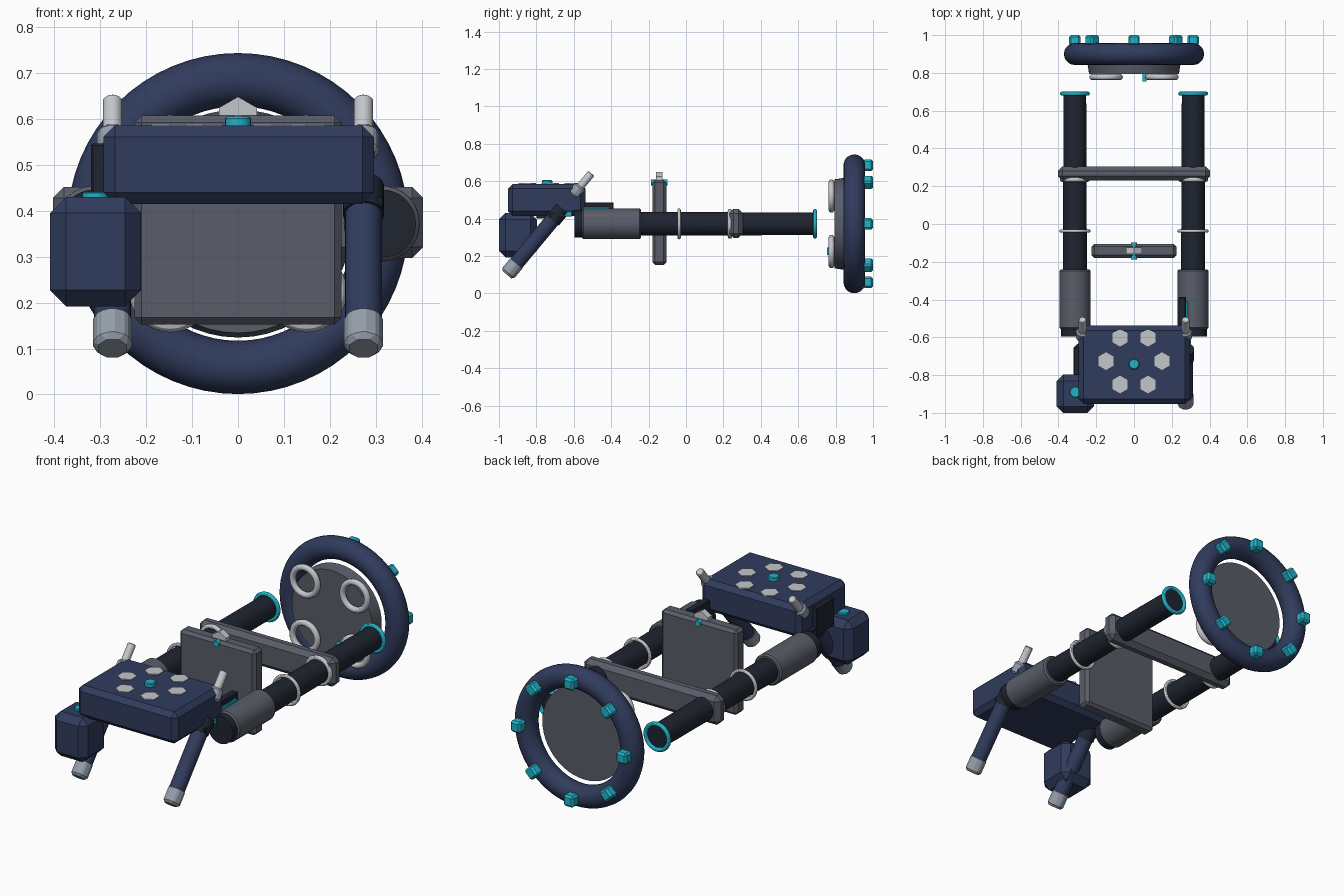
import bpy, math
from mathutils import Vector

if "Cube" in bpy.data.objects:
    bpy.data.objects.remove(bpy.data.objects["Cube"])

def mat(name, c):
    m = bpy.data.materials.new(name)
    m.diffuse_color = (*c, 1)
    m.use_nodes = True
    m.node_tree.nodes["Principled BSDF"].inputs["Base Color"].default_value = m.diffuse_color
    return m

NAVY = mat("navy", (0.03, 0.045, 0.11))
DARK = mat("dark", (0.013, 0.018, 0.03))
TEAL = mat("teal", (0.015, 0.45, 0.58))
GREY = mat("grey", (0.1, 0.11, 0.14))
STEEL = mat("steel", (0.3, 0.35, 0.41))
LIGHT = mat("light", (0.55, 0.57, 0.6))

def finish(name, m, bevel=0, smooth=True):
    o = bpy.context.object
    o.name = name
    o.data.materials.append(m)
    if smooth:
        bpy.ops.object.shade_smooth_by_angle(angle=math.radians(30))
    if bevel:
        b = o.modifiers.new("chamfer", 'BEVEL')
        b.width, b.segments = bevel, 1
        b.limit_method = 'ANGLE'
    return o

def box(name, lo, hi, m, bevel=0.0, rot=(0, 0, 0)):
    """Chamfered box between two corners."""
    c = [(a + b) / 2 for a, b in zip(lo, hi)]
    bpy.ops.mesh.primitive_cube_add(size=1, location=c, rotation=rot)
    bpy.context.object.scale = [b - a for a, b in zip(lo, hi)]
    bpy.ops.object.transform_apply(location=False, rotation=False, scale=True)
    return finish(name, m, bevel, False)

def cyl(name, p, q, r, m, n=32, bevel=0, r2=None, spin=0):
    """Cylinder or prism from p to q."""
    p, q = Vector(p), Vector(q)
    d = q - p
    bpy.ops.mesh.primitive_cone_add(vertices=n, radius1=r, radius2=r if r2 is None else r2,
                                    depth=d.length, location=(p + q) / 2)
    o = bpy.context.object
    if spin:
        o.rotation_euler = (0, 0, spin)
        bpy.ops.object.transform_apply(location=False, rotation=True, scale=False)
    o.rotation_euler = d.to_track_quat('Z', 'Y').to_euler()
    return finish(name, m, bevel, n > 8)

def ring(name, loc, R, r, m, n=48, k=12):
    bpy.ops.mesh.primitive_torus_add(location=loc, rotation=(math.pi / 2, 0, 0), major_radius=R,
                                     minor_radius=r, major_segments=n, minor_segments=k)
    return finish(name, m)

ZC = 0.372

# rear ring, hub disc and lugs
ring("rear_ring", (0, 0.9, ZC), 0.313, 0.058, NAVY, 64, 20)
cyl("hub_disc", (0, 0.795, ZC), (0, 0.86, ZC), 0.238, GREY, 48, 0, 0.248)
for i in range(8):
    a = i * math.pi / 4
    x, z = 0.313 * math.cos(a), ZC + 0.313 * math.sin(a)
    box("ring_lug", (x - .03, .945, z - .03), (x + .03, 1.0, z + .03), TEAL, 0.01, (0, -a, 0))
for sx in (-1, 1):
    for sz in (-1, 1):
        ring("hub_port", (sx * .148, 0.778, ZC + sz * .148), 0.073, 0.016, LIGHT, 32)
box("hub_marker", (.045, .755, .205), (.065, .80, .245), TEAL)

# twin rails with sleeves, bands and glowing ends
for s in (-1, 1):
    x = s * 0.313
    cyl("rail", (x, -0.56, ZC), (x, 0.69, ZC), 0.065, DARK, 32, 0, 0.06)
    cyl("rail_sleeve", (x, -0.556, ZC), (x, -0.24, ZC), 0.082, GREY, 32, 0.008)
    cyl("rail_cap", (x, -0.595, ZC), (x, -0.55, ZC), 0.074, DARK, 32)
    ring("rail_band", (x, -0.037, ZC), 0.074, 0.009, LIGHT, 40)
    ring("rail_band", (x, 0.235, ZC), 0.068, 0.012, LIGHT, 40)
    ring("rail_end_ring", (x, 0.69, ZC), 0.068, 0.011, TEAL, 40)
box("cross_bar", (-.403, .23, .297), (.403, .305, .452), GREY, 0.024)

# upright plate with hexagonal crest
box("center_plate", (-.225, -.18, .152), (.225, -.105, .607), GREY, 0.015)
cyl("plate_crest", (0, -.16, .60), (0, -.125, .60), 0.048, LIGHT, 6)
cyl("plate_crest_pin", (0, -.187, .592), (0, -.098, .592), 0.016, TEAL, 16)

# console with hexagonal pads and a central button
box("console", (-.293, -.952, .415), (.296, -.538, .585), NAVY, 0.025)
for i in range(6):
    a = i * math.pi / 3
    x, y = .148 * math.cos(a), -.726 + .143 * math.sin(a)
    cyl("console_pad", (x, y, .58), (x, y, .589), 0.047, LIGHT, 6)
cyl("console_button", (0, -.742, .58), (0, -.742, .605), 0.028, TEAL, 24, 0.004)

# side pod and its bracket
box("side_pod", (-.409, -1.0, .192), (-.211, -.797, .43), NAVY, 0.035)
cyl("pod_button", (-.31, -.89, .425), (-.31, -.89, .441), 0.029, TEAL, 24, 0.003)
box("pod_bracket", (-.32, -.80, .40), (-.285, -.65, .546), DARK, 0.004)

# angled grips on one axis: foot, tube, joint, collar and tip
D = Vector((0, 0.64, 0.768))
for s in (-1, 1):
    j = Vector((s * .273, -.695, .415))
    cyl("grip_tube", j - D * .35, j, 0.04, NAVY, 24)
    cyl("grip_joint", j - D * .03, j + D * .05, 0.045, DARK, 24)
    cyl("grip_rod", j, j + D * .17, 0.018, DARK, 16)
    cyl("grip_foot", j - D * .41, j - D * .32, 0.046, STEEL, 8, 0.012, None, math.pi / 8)
    cyl("grip_collar", j + D * .14, j + D * .205, 0.037, STEEL, 8, 0.01, None, math.pi / 8)
    cyl("grip_tip", j + D * .19, j + D * .295, 0.021, LIGHT, 20, 0.004)

# right-hand trigger block and indicators
box("trigger_block", (.235, -.57, .40), (.275, -.387, .487), DARK, 0.004)
box("trigger_light", (.268, -.56, .44), (.285, -.41, .462), TEAL, 0.003)
box("grip_light", (.275, -.66, .41), (.302, -.61, .437), TEAL, 0.003)
box("grip_mount", (.27, -.73, .405), (.316, -.65, .43), DARK, 0.003)
